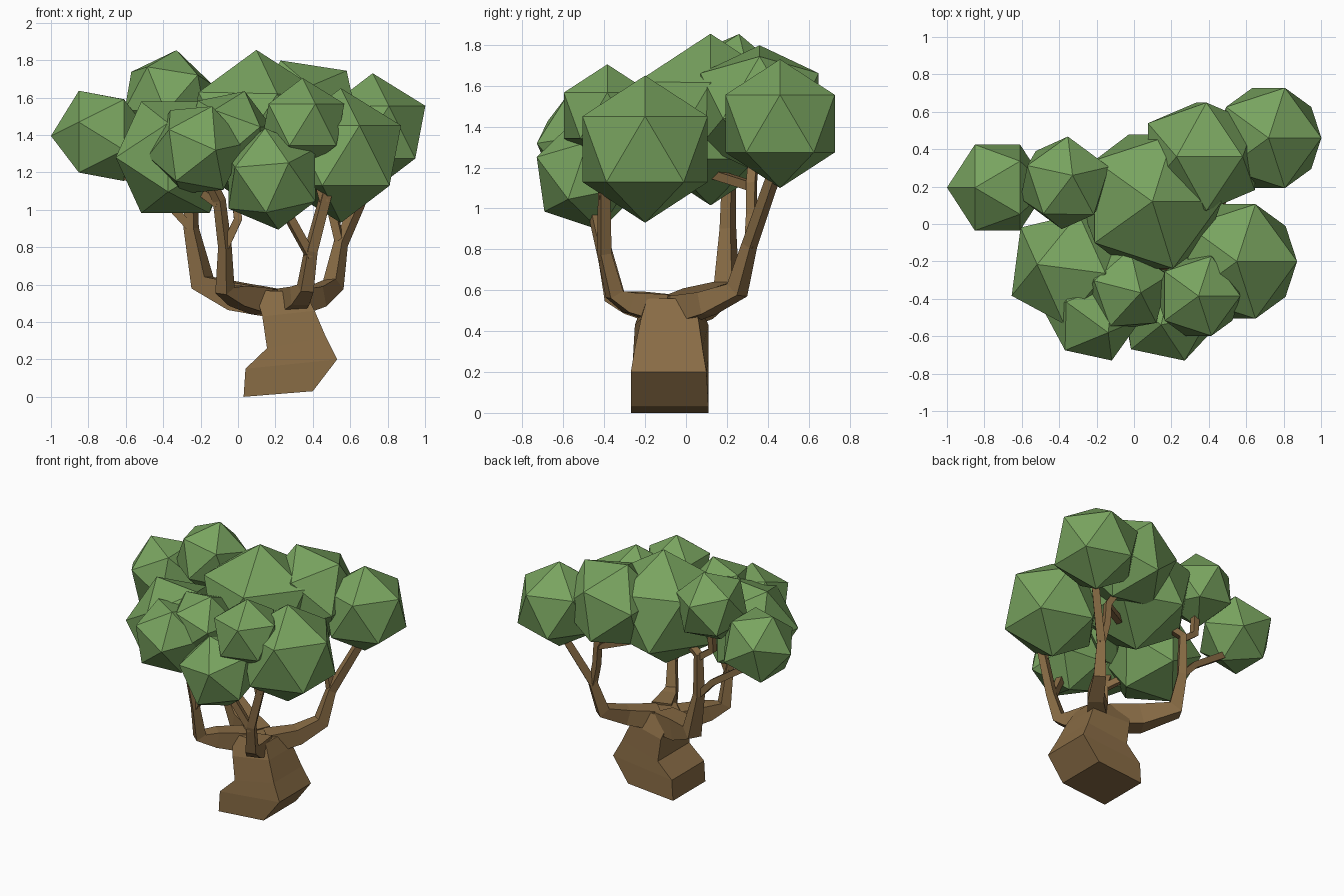
import bpy, bmesh
from mathutils import Vector


def material(name, rgb):
    m = bpy.data.materials.new(name)
    m.diffuse_color = (*rgb, 1)
    return m


BARK = material("bark", (0.25, 0.15, 0.06))
LEAF = material("leaf", (0.19, 0.37, 0.115))


def loft(name, rings):
    """Join a stack of four-cornered rings into a closed solid."""
    bm = bmesh.new()
    vs = [[bm.verts.new(p) for p in ring] for ring in rings]
    for a, b in zip(vs, vs[1:]):
        for i in range(4):
            j = (i + 1) % 4
            bm.faces.new((a[i], a[j], b[j], b[i]))
    bm.faces.new(vs[0][::-1])
    bm.faces.new(vs[-1])
    bmesh.ops.recalc_face_normals(bm, faces=bm.faces)
    me = bpy.data.meshes.new(name)
    bm.to_mesh(me)
    bm.free()
    me.materials.append(BARK)
    ob = bpy.data.objects.new(name, me)
    bpy.context.collection.objects.link(ob)
    return ob


def limb(name, path):
    """Tapered square branch; path points are (x, y, z, half width)."""
    pts = [Vector(p[:3]) for p in path]
    rings, side = [], None
    for i, p in enumerate(pts):
        d = (pts[min(i + 1, len(pts) - 1)] - pts[max(i - 1, 0)]).normalized()
        if side is None:
            side = d.cross(Vector((0, 0, 1)))
        side = (side - d * side.dot(d)).normalized()
        up = side.cross(d)
        w = path[i][3]
        rings.append([p + side * a * w + up * b * w
                      for a, b in ((-1, -1), (1, -1), (1, 1), (-1, 1))])
    return loft(name, rings)


# Leaning trunk: left (x, z), right (x, z), left y range, right y range
levels = [
    (0.03, 0.00, 0.40, 0.03, -0.27, 0.11, -0.27, 0.11),
    (0.04, 0.15, 0.53, 0.20, -0.27, 0.11, -0.27, 0.10),
    (0.155, 0.26, 0.47, 0.32, -0.26, 0.11, -0.25, 0.08),
    (0.13, 0.43, 0.41, 0.46, -0.25, 0.11, -0.22, 0.06),
    (0.09, 0.57, 0.36, 0.56, -0.20, 0.05, -0.19, 0.03),
]
loft("trunk", [[(lx, a, lz), (rx, c, rz), (rx, d, rz), (lx, b, lz)]
               for lx, lz, rx, rz, a, b, c, d in levels])

# Four main limbs, each rising to a stem
limb("limb_back_left", [(0.2, -0.03, 0.5, 0.075), (0, 0.06, 0.535, 0.075),
                        (-0.19, 0.2, 0.61, 0.05), (-0.25, 0.205, 0.9, 0.03),
                        (-0.25, 0.21, 1.2, 0.025), (-0.05, 0.15, 1.3, 0.022)])
limb("limb_back_right", [(0.27, -0.05, 0.5, 0.07), (0.42, 0.1, 0.535, 0.055),
                         (0.51, 0.25, 0.6, 0.042), (0.55, 0.31, 0.82, 0.028),
                         (0.74, 0.46, 1.25, 0.024)])
limb("limb_front_left", [(0.13, -0.12, 0.51, 0.07), (0, -0.26, 0.54, 0.055),
                         (-0.07, -0.35, 0.57, 0.038), (-0.07, -0.4, 0.8, 0.026),
                         (-0.1, -0.43, 1.05, 0.025), (-0.2, -0.47, 1.25, 0.022)])
limb("limb_front_right", [(0.28, -0.12, 0.51, 0.07), (0.33, -0.28, 0.54, 0.05),
                          (0.36, -0.35, 0.58, 0.036), (0.39, -0.4, 0.78, 0.028),
                          (0.47, -0.4, 1.08, 0.025), (0.52, -0.25, 1.22, 0.022)])

# Thin branches reaching the leaf clumps
branches = [
    [(-0.25, 0.2, 0.9), (-0.36, 0.2, 1.02), (-0.7, 0.2, 1.25)],
    [(-0.25, 0.2, 1.18), (-0.36, 0.2, 1.26), (-0.36, 0.22, 1.45)],
    [(0.55, 0.31, 0.8), (0.51, 0.32, 0.97), (0.5, 0.32, 1.12), (0.36, 0.34, 1.35)],
    [(0.5, 0.32, 1.11), (0.18, 0.1, 1.18)],
    [(-0.07, -0.4, 0.8), (0, -0.4, 0.95), (-0.03, -0.36, 1.25)],
    [(-0.1, -0.43, 1.03), (-0.33, -0.25, 1.2)],
    [(0.39, -0.4, 0.75), (0.29, -0.44, 0.93), (0.2, -0.47, 1.1)],
    [(0.46, -0.4, 1.04), (0.36, -0.4, 1.4)],
]
for k, path in enumerate(branches):
    limb(f"branch_{k + 1}", [(*p, 0.022) for p in path])

# Icosahedral leaf clumps: centre, radius, rotation
clumps = [
    ((-0.73, 0.195, 1.395), 0.27, (1.57, 0.31, 1.57)),
    ((-0.37, 0.22, 1.60), 0.26, (-0.1, 0.2, 0.3)),
    ((0.09, 0.12, 1.435), 0.42, (0, 0.02, 0)),
    ((0.36, 0.36, 1.485), 0.34, (0, -0.4, 0)),
    ((0.72, 0.46, 1.415), 0.315, (0, 0, 0)),
    ((0.55, -0.20, 1.29), 0.36, (0, 0, 0)),
    ((-0.335, -0.24, 1.28), 0.35, (0, -0.554, -0.13)),
    ((0.345, -0.385, 1.455), 0.25, (0, 0, 0)),
    ((0.18, -0.48, 1.165), 0.28, (0.2, -0.15, 0.1)),
    ((-0.22, -0.485, 1.32), 0.265, (0.4, 0.3, 0.1)),
    ((-0.05, -0.35, 1.40), 0.25, (0.2, 0.3, 0.4)),
]
for k, (c, r, rot) in enumerate(clumps):
    bpy.ops.mesh.primitive_ico_sphere_add(subdivisions=1, radius=r,
                                          location=c, rotation=rot)
    ob = bpy.context.object
    ob.name = f"leaf_clump_{k + 1}"
    ob.data.materials.append(LEAF)
